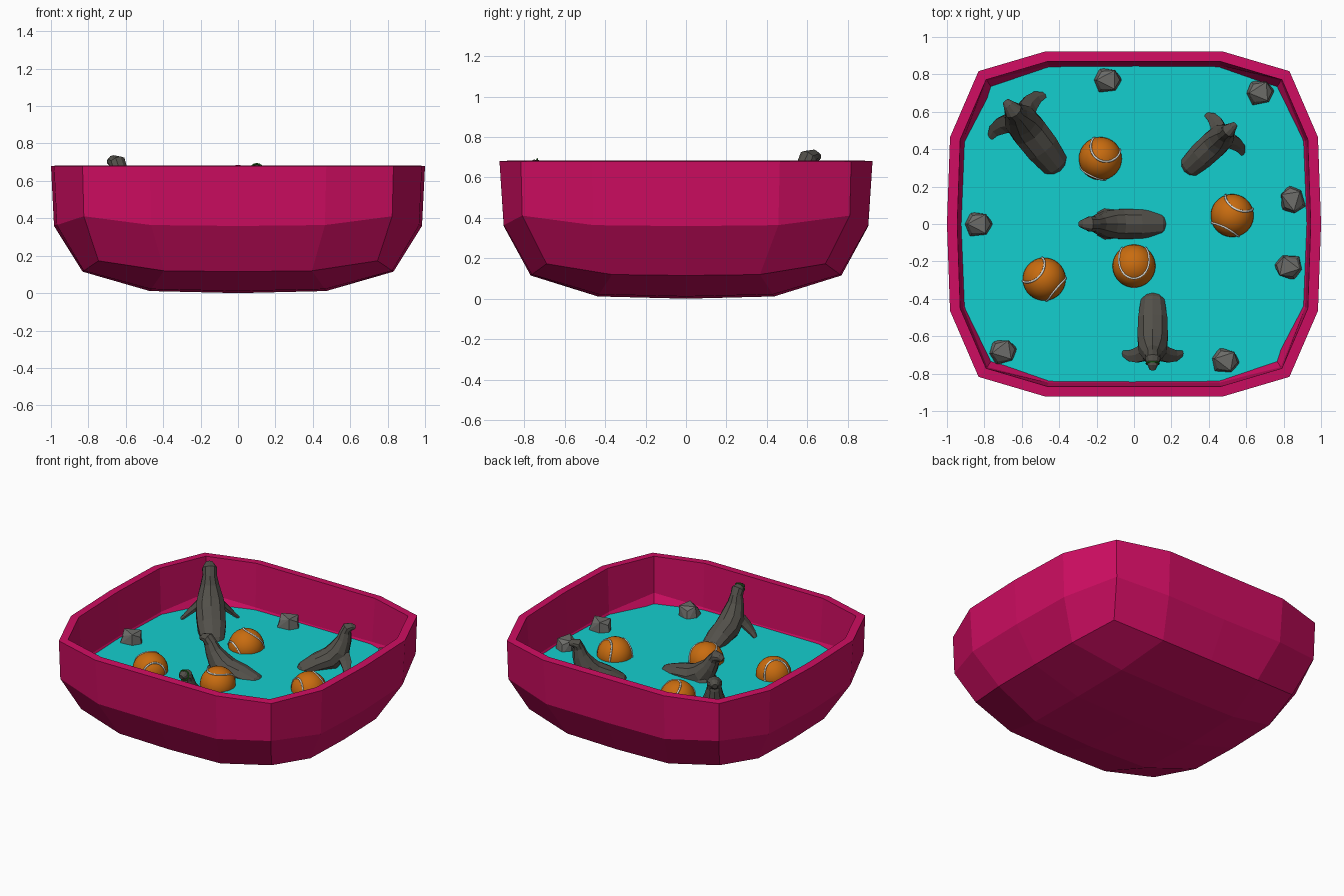
import bpy, bmesh, math, random
from mathutils import Vector, Matrix

if "Cube" in bpy.data.objects:
    bpy.data.objects.remove(bpy.data.objects["Cube"])

def mat(name, r, g, b):
    m = bpy.data.materials.new(name)
    m.diffuse_color = (r, g, b, 1)
    m.use_nodes = True
    m.node_tree.nodes["Principled BSDF"].inputs["Base Color"].default_value = m.diffuse_color
    return m

PINK = mat("pink", .62, .004, .12)
WATER = mat("water_blue", .007, .62, .62)
ORANGE = mat("orange", .58, .15, .005)
WHITE = mat("white", .7, .7, .65)
FUR = mat("fur_grey", .085, .08, .068)
STONE = mat("stone_grey", .15, .15, .14)
GREEN = mat("green", .02, .2, .015)

WATER_Z = .367
RIM_Z = .68

def add(name, bm, material, matrix=Matrix()):
    bmesh.ops.recalc_face_normals(bm, faces=bm.faces)
    me = bpy.data.meshes.new(name)
    bm.to_mesh(me)
    bm.free()
    me.materials.append(material)
    ob = bpy.data.objects.new(name, me)
    ob.matrix_world = matrix
    bpy.context.collection.objects.link(ob)
    return ob

# Bowl: lower half of a gridded cube rounded into a superellipsoid
bm = bmesh.new()
bmesh.ops.create_cube(bm, size=2)
bmesh.ops.subdivide_edges(bm, edges=bm.edges[:], cuts=3, use_grid_fill=True)
bmesh.ops.delete(bm, geom=[v for v in bm.verts if v.co.z > .01], context='VERTS')
P = 3.75
for v in bm.verts:
    c = Vector([k * (.96 if abs(k) < .9 else 1) for k in v.co])
    c /= sum(abs(k) ** P for k in c) ** (1 / P)
    if c.z > -.6:   # upper rows are squarer front to back
        lim = .923 if c.z > -.1 else .902
        y = max(-lim, min(lim, c.y * .983))
    else:
        y = c.y * .925
    v.co = (c.x, y, RIM_Z + c.z * RIM_Z)
rim = [v.co.copy() for v in bm.verts if v.co.z > RIM_Z - .01]
bowl = add("bowl", bm, PINK)
s = bowl.modifiers.new("wall", 'SOLIDIFY')
s.thickness = .055
s.offset = -1
s.use_even_offset = True

# Water sheet following the rim outline
bm = bmesh.new()
rim.sort(key=lambda p: math.atan2(p.y, p.x))
bm.faces.new([bm.verts.new((p.x * .95, p.y * .95, WATER_Z)) for p in rim])
add("water", bm, WATER)

# Balls with a curved seam
def ball(x, y, a, b, c, r=.115):
    rot = [Matrix.Rotation(math.radians(t), 4, ax) for t, ax in ((c, 'Z'), (b, 'X'), (a, 'Z'))]
    M = Matrix.Translation((x, y, WATER_Z + .006)) @ rot[0] @ rot[1] @ rot[2]
    bm = bmesh.new()
    bmesh.ops.create_uvsphere(bm, u_segments=32, v_segments=16, radius=r)
    for f in bm.faces:
        f.smooth = True
    add("ball", bm, ORANGE, M)
    cu = bpy.data.curves.new("ball_seam", 'CURVE')
    cu.dimensions = '3D'
    cu.bevel_depth = .006
    cu.bevel_resolution = 1
    sp = cu.splines.new('POLY')
    n = 56
    sp.points.add(n - 1)
    for i, pt in enumerate(sp.points):
        t = 2 * math.pi * i / n
        pt.co = (r * (.75 * math.cos(t) + .25 * math.cos(3 * t)),
                 r * (.75 * math.sin(t) - .25 * math.sin(3 * t)),
                 r * .866 * math.sin(2 * t), 1)
    sp.use_cyclic_u = True
    cu.materials.append(WHITE)
    ob = bpy.data.objects.new("ball_seam", cu)
    ob.matrix_world = M
    bpy.context.collection.objects.link(ob)

ball(-.18, .35, 45, 35, -25)
ball(.525, .045, 45, 10, -27)
ball(0, -.225, 45, 65, 0)
ball(-.48, -.295, 45, 15, 50)

# Rocks: one angular hull, turned each time
def rock(x, y, turn):
    rnd = random.Random(4)
    bm = bmesh.new()
    for i in range(6):
        a = i * math.pi / 3
        for z in (-.04, .035):
            k = rnd.uniform(.75, 1) * (1 if z < 0 else .75)
            bm.verts.new((.1 * k * math.cos(a), .08 * k * math.sin(a), z + rnd.uniform(-.02, .02)))
    res = bmesh.ops.convex_hull(bm, input=bm.verts[:])
    bmesh.ops.delete(bm, geom=[v for v in bm.verts if not v.link_faces], context='VERTS')
    add("rock", bm, STONE, Matrix.Translation((x, y, WATER_Z + .022)) @ Matrix.Rotation(math.radians(turn), 4, 'Z'))

for args in ((-.14, .77, 0), (.675, .705, 5), (.845, .13, 100), (.825, -.23, 170),
             (.49, -.73, -10), (-.7, -.68, 10), (-.83, 0, 0)):
    rock(*args)

# Seals: lofted body and mirrored flippers; local +x is forward, z = 0 is the waterline
BODY = [(-.36, -.07, .03, .02), (-.30, -.015, .068, .05), (-.20, .03, .085, .07),
        (-.10, .06, .088, .088), (-.035, .12, .082, .085), (.0, .205, .056, .058),
        (.012, .262, .042, .045), (.024, .295, .045, .04), (.056, .303, .03, .028),
        (.082, .298, .017, .016)]
FLIPPER = [(-.02, .04, .11, .06, .03), (.0, .085, .065, .048, .018),
           (.005, .13, .022, .034, .011), (-.008, .165, -.004, .018, .006),
           (-.02, .185, -.02, .006, .003)]

def loft(bm, rings, side, n):
    loops = []
    for i, (c, w, h) in enumerate(rings):
        t = rings[min(i + 1, len(rings) - 1)][0] - rings[max(i - 1, 0)][0]
        up = side.cross(t).normalized()
        ang = [2 * math.pi * (k + .5) / n for k in range(n)]
        loops.append([bm.verts.new(c + side * w * math.cos(a) + up * h * math.sin(a)) for a in ang])
    for l, m in zip(loops, loops[1:]):
        for k in range(n):
            bm.faces.new((l[k], l[(k + 1) % n], m[(k + 1) % n], m[k]))
    bm.faces.new(loops[0])
    bm.faces.new(loops[-1])

def seal(x, y, turn, scale=1, drop=0, pitch=0):
    bm = bmesh.new()
    loft(bm, [(Vector((a, 0, z)), w, h) for a, z, w, h in BODY], Vector((0, 1, 0)), 10)
    for sgn in (1, -1):
        loft(bm, [(Vector((a, sgn * b, z)), w, h) for a, b, z, w, h in FLIPPER], Vector((1, 0, 0)), 6)
    M = (Matrix.Translation((x, y, WATER_Z - drop)) @ Matrix.Rotation(math.radians(turn), 4, 'Z')
         @ Matrix.Rotation(math.radians(pitch), 4, 'Y') @ Matrix.Scale(scale, 4))
    add("seal", bm, FUR, M)
    return M

seal(-.63, .585, 128, 1.12)
seal(.49, .485, 43, .88)
seal(-.14, 0, 180, .96, .09, 15)
M = seal(.1, -.70, -90, .97)

# Green ring on the front seal's head
bpy.ops.mesh.primitive_torus_add(major_radius=.035, minor_radius=.005, major_segments=16, minor_segments=6)
ring = bpy.context.object
ring.name = "head_ring"
ring.data.materials.append(GREEN)
ring.matrix_world = M @ Matrix.Translation((.046, 0, .3)) @ Matrix.Rotation(math.radians(75), 4, 'Y')
